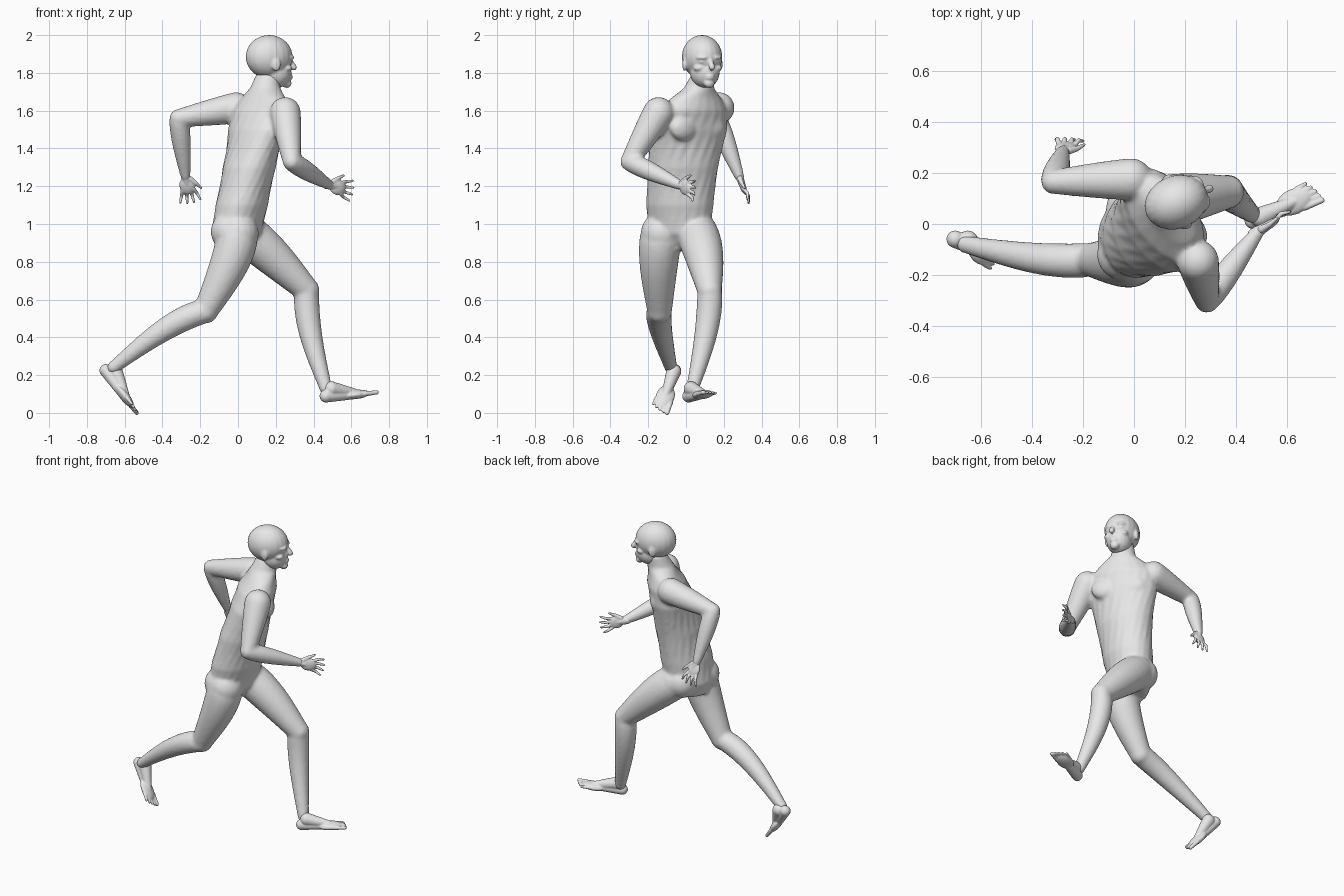
import bpy
import bmesh
from math import cos, sin, pi, radians
from mathutils import Vector, Matrix

default_cube = bpy.data.objects.get("Cube")
if default_cube:
    bpy.data.objects.remove(default_cube, do_unlink=True)

skin_material = bpy.data.materials.new("light_grey")
skin_material.use_nodes = True
skin_material.diffuse_color = (.8, .8, .8, 1)
shader = skin_material.node_tree.nodes["Principled BSDF"]
shader.inputs["Base Color"].default_value = skin_material.diffuse_color

SIDES = 20
FORWARD, LEFT, UP = Vector((1, 0, 0)), Vector((0, 1, 0)), Vector((0, 0, 1))


def ellipse(centre, across, along):
    """Ring of points spanned by two half-axis vectors."""
    angles = [2 * pi * step / SIDES for step in range(SIDES)]
    return [centre + across * cos(angle) + along * sin(angle) for angle in angles]


def bridge(bm, rings):
    """Skin a stack of rings and close both ends."""
    loops = [[bm.verts.new(point) for point in ring] for ring in rings]
    for lower, upper in zip(loops, loops[1:]):
        for here in range(SIDES):
            after = (here + 1) % SIDES
            bm.faces.new((lower[here], lower[after], upper[after], upper[here]))
    bm.faces.new(loops[0][::-1])
    bm.faces.new(loops[-1])


def blob(bm, centre, size, yaw=0):
    """Ellipsoid for muscles, joints and face features."""
    placement = Matrix.Translation(centre)
    placement = placement @ Matrix.Rotation(radians(yaw), 4, "Z")
    placement = placement @ Matrix.Diagonal((*size, 1))
    bmesh.ops.create_uvsphere(bm, u_segments=SIDES, v_segments=SIDES, radius=1, matrix=placement)


def bone(bm, start, end, start_radius, end_radius, bulge=0, bow=(0, 0, 0)):
    """Round-ended tapered limb segment with a muscle bulge and a slight bow."""
    start, end, bow = Vector(start), Vector(end), Vector(bow)
    turn = (end - start).to_track_quat("Z", "Y")
    across, along = turn @ FORWARD, turn @ LEFT
    rings = []
    for step in range(SIDES + 1):
        t = step / SIDES
        radius = start_radius + (end_radius - start_radius) * t + bulge * sin(pi * t ** .7)
        centre = start.lerp(end, t) + bow * sin(pi * t ** .8)
        rings.append(ellipse(centre, across * radius, along * radius))
    bridge(bm, rings)
    for joint, radius in ((start, start_radius), (end, end_radius)):
        blob(bm, joint, (radius, radius, radius))


def frame(origin, forward, up):
    """Placement with local x along forward and local z close to up."""
    ahead = Vector(forward).normalized()
    left = Vector(up).cross(ahead).normalized()
    axes = Matrix((ahead, left, ahead.cross(left))).transposed().to_4x4()
    return Matrix.Translation(origin) @ axes


def finish(bm, name, voxel, smoothing, placement):
    """Fuse the overlapping volumes into one smooth skin."""
    bmesh.ops.recalc_face_normals(bm, faces=bm.faces)
    mesh = bpy.data.meshes.new(name)
    bm.to_mesh(mesh)
    bm.free()
    mesh.materials.append(skin_material)
    part = bpy.data.objects.new(name, mesh)
    bpy.context.collection.objects.link(part)
    part.matrix_world = placement
    fuse = part.modifiers.new("fuse", "REMESH")
    fuse.mode = "VOXEL"
    fuse.voxel_size = voxel
    fuse.use_smooth_shade = True
    soften = part.modifiers.new("soften", "SMOOTH")
    soften.factor = .5
    soften.iterations = smoothing


# Torso: leans forward while the chest twists against the pelvis
body = bmesh.new()
torso_rings = []
for height, half_width, half_depth in (
        (.86, .1, .08), (.95, .17, .13), (1.1, .18, .14), (1.3, .19, .14), (1.5, .22, .13),
        (1.6, .21, .12), (1.67, .15, .09), (1.72, .08, .08), (1.8, .06, .06)):
    rise = height - 1
    twist = Matrix.Rotation(radians(min(85 * rise - 15, 38)), 3, "Z")
    centre = Vector((.2 * rise, .2 * rise * rise - .035, height))
    torso_rings.append(ellipse(centre, twist @ FORWARD * half_depth, twist @ LEFT * half_width))
bridge(body, torso_rings)

# Chest and seat muscles
chest_turn = Matrix.Rotation(radians(36), 3, "Z")
for side in (-1, 1):
    chest = Vector((.1, .01, 1.51)) + chest_turn @ Vector((.09, side * .09, 0))
    blob(body, chest, (.045, .085, .07), 36)
for seat in ((-.045, -.12, .96), (-.01, .06, .96)):
    blob(body, seat, (.1, .1, .1))


# Limbs: upper and lower segment meeting at the bend
def arm(shoulder, elbow, wrist):
    bone(body, shoulder, elbow, .082, .048, .003)
    bone(body, elbow, wrist, .048, .026, .011)


def leg(hip, knee, ankle, thigh_bow, calf_bow):
    bone(body, hip, knee, .11, .066, .01, thigh_bow)
    bone(body, knee, ankle, .066, .034, .009, calf_bow)


right_wrist, left_wrist = (.485, -.03, 1.205), (-.278, .283, 1.25)
arm((.25, -.145, 1.59), (.285, -.3, 1.33), right_wrist)
arm((-.01, .175, 1.615), (-.315, .165, 1.56), left_wrist)
leg((0, -.13, .95), (-.17, -.14, .54), (-.66, -.08, .24), (.02, -.01, 0), (0, -.02, .035))
leg((.04, .06, .95), (.365, .125, .65), (.465, .035, .13), (.01, .01, 0), (-.025, .02, 0))
finish(body, "body", .011, 4, Matrix())

# Head: local x is the facing direction, the origin is the skull centre
head = bmesh.new()
blob(head, (0, 0, 0), (.127, .104, .115))
blob(head, (.04, 0, -.085), (.082, .077, .08))
blob(head, (.1, 0, -.14), (.025, .03, .025))
bone(head, (.115, 0, -.01), (.14, 0, -.055), .01, .017)
for lip in (-.1, -.113):
    blob(head, (.11, 0, lip), (.022, .026, .008))
for side in (-1, 1):
    # Brows, eyes, cheeks and ears
    blob(head, (.105, side * .04, -.004), (.022, .034, .01), side * 22)
    blob(head, (.095, side * .042, -.027), (.02, .018, .009), side * 20)
    blob(head, (.08, side * .05, -.06), (.03, .03, .018), side * 25)
    blob(head, (0, side * .1, -.04), (.024, .012, .036), side * 15)
finish(head, "head", .007, 2,
       Matrix.Translation((.165, .085, 1.885)) @ Matrix.Rotation(radians(22), 4, "Z"))


# Hands: local x runs along the fingers, local z points to the thumb side
def hand(name, wrist, forward, thumb_way):
    bm = bmesh.new()
    bone(bm, (-.02, 0, 0), (.04, 0, 0), .024, .018)
    blob(bm, (.05, 0, 0), (.05, .017, .041))
    for finger in range(4):
        spread = finger - 1.5
        length = .074 - .005 * spread * spread
        knuckle = Vector((.075, 0, spread * .02))
        middle = knuckle + Vector((length / 2, .012, spread * .008))
        tip = knuckle + Vector((length, 0, spread * .016))
        bone(bm, knuckle, middle, .01, .009)
        bone(bm, middle, tip, .009, .006)
    bone(bm, (.015, 0, .02), (.045, 0, .047), .015, .011)
    bone(bm, (.045, 0, .047), (.08, .006, .07), .011, .006)
    finish(bm, name, .0045, 1, frame(wrist, forward, thumb_way))


hand("right_hand", right_wrist, (.8, .5, -.2), UP)
hand("left_hand", left_wrist, (.2, .35, -1), FORWARD)


# Feet: local x runs from heel to toe tip, local z is the instep side
def foot(name, heel, toe, up, inner):
    bm = bmesh.new()
    bone(bm, (.034, 0, 0), (.2, 0, -.01), .034, .024)
    bone(bm, (.07, 0, .035), (.22, 0, -.005), .04, .02)
    blob(bm, (.21, 0, -.01), (.075, .05, .024))
    for digit in range(5):
        across = inner * (.037 - .0195 * digit)
        reach = .312 - .002 * digit * digit
        radius = .01 if digit else .014
        bone(bm, (.24, across, -.01), (reach, across * 1.1, -.01), radius, radius * .8)
    finish(bm, name, .005, 2, frame(heel, Vector(toe) - Vector(heel), up))


foot("left_foot", (.435, 0, .085), (.73, .135, .12), UP, -1)
foot("right_foot", (-.72, -.05, .25), (-.525, -.14, .01), (1, .1, .6), 1)
